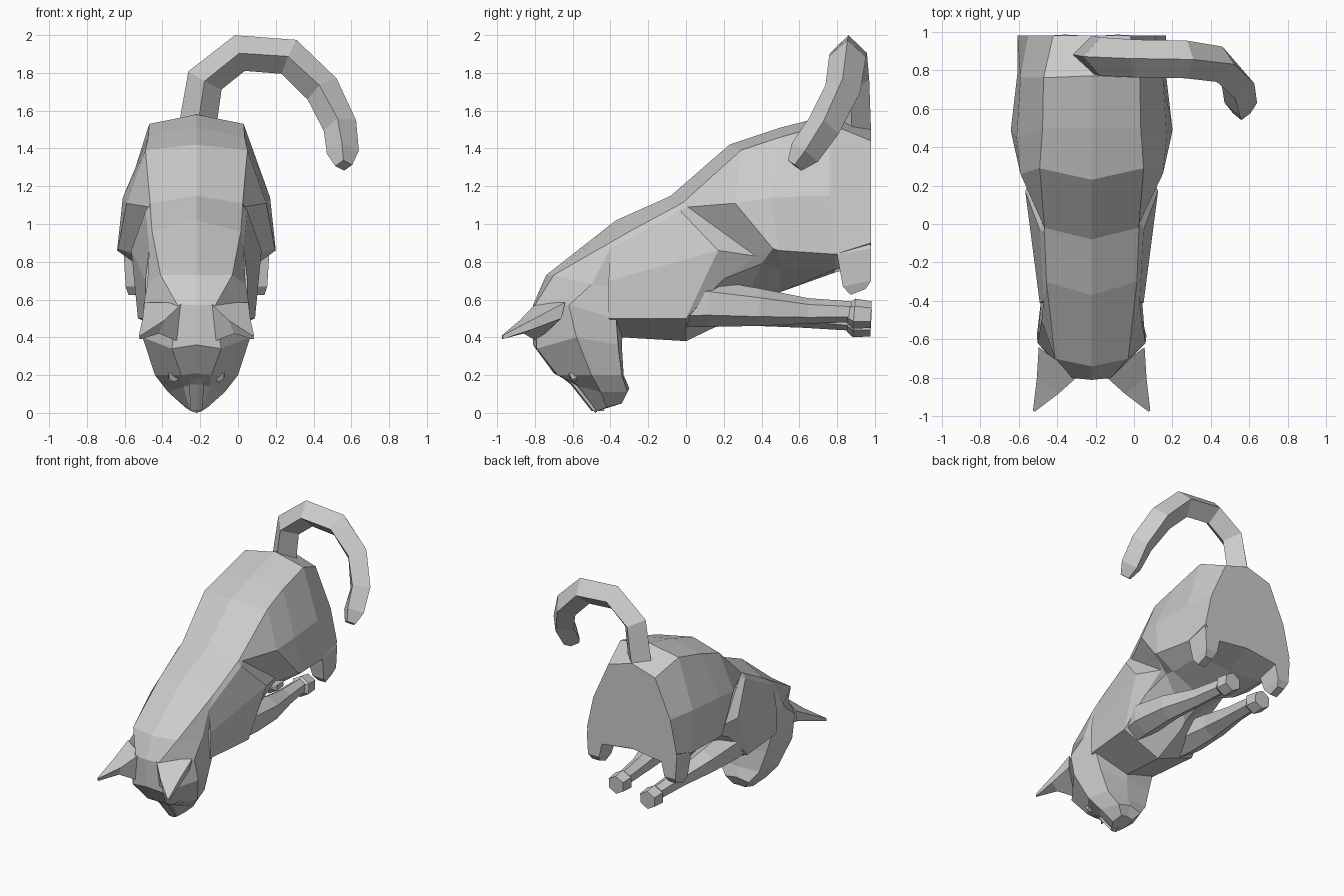
import bpy, bmesh, math
from mathutils import Vector

CX = -0.22  # body symmetry plane


def loft(name, rings):
    """Skin a list of equal closed rings, flat shaded."""
    bm = bmesh.new()
    vs = [[bm.verts.new(p) for p in r] for r in rings]
    n = len(vs[0])
    for a, b in zip(vs, vs[1:]):
        for i in range(n):
            j = (i + 1) % n
            bm.faces.new((a[i], a[j], b[j], b[i]))
    bm.faces.new(vs[0])
    bm.faces.new(vs[-1])
    bmesh.ops.recalc_face_normals(bm, faces=bm.faces)
    me = bpy.data.meshes.new(name)
    bm.to_mesh(me)
    bm.free()
    ob = bpy.data.objects.new(name, me)
    bpy.context.collection.objects.link(ob)
    return ob


def mirrored(half):
    """Close a half section (centre to centre) across the symmetry plane."""
    right = [(CX + x, y, z) for x, y, z in half]
    left = [(CX - x, y, z) for x, y, z in half[-2:0:-1]]
    return right + left


def tube(name, path, radii, sides, ref):
    pts = [Vector(p) for p in path]
    rings = []
    for i, p in enumerate(pts):
        t = (pts[min(i + 1, len(pts) - 1)] - pts[max(i - 1, 0)]).normalized()
        u = (Vector(ref) - t * t.dot(Vector(ref))).normalized()
        w = t.cross(u)
        angles = [2 * math.pi * k / sides for k in range(sides)]
        rings.append([p + radii[i] * (u * math.cos(a) + w * math.sin(a)) for a in angles])
    return loft(name, rings)


# Torso from the cut rump to the shoulders: spine, ridge, flank, widest, lower, belly
torso = [
    [(0, .98, 1.50), (.20, .98, 1.44), (.33, .98, 1.15), (.385, .98, .90), (.30, .98, .80), (0, .98, .84)],
    [(0, .77, 1.58), (.25, .76, 1.53), (.37, .76, 1.15), (.385, .79, .84), (.28, .79, .76), (0, .78, .74)],
    [(0, .50, 1.51), (.255, .50, 1.46), (.39, .45, 1.14), (.42, .49, .86), (.28, .50, .76), (0, .50, .64)],
    [(0, .23, 1.42), (.27, .29, 1.39), (.37, .26, 1.11), (.415, .46, .87), (.26, .40, .79), (0, .30, .55)],
    [(0, -.08, 1.15), (.245, -.02, 1.11), (.25, .01, 1.09), (.28, .37, .83), (.28, .20, .71), (0, .25, .50)],
    [(0, -.10, 1.14), (.245, -.04, 1.10), (.27, -.03, 1.07), (.345, .17, .86), (.31, .00, .50), (0, 0, .38)],
    [(0, -.37, 1.02), (.235, -.30, .96), (.25, -.40, .87), (.27, -.41, .70), (.27, -.41, .50), (0, -.34, .40)],
]
loft("body", [mirrored(r) for r in torso])

# Head pointing down: face centre, face edge, cheek, jaw side, throat
head = [
    [(0, -.37, 1.02), (.235, -.30, .96), (.25, -.40, .87), (.2, -.25, .82), (0, -.25, .82)],
    [(0, -.74, .73), (.19, -.70, .73), (.26, -.50, .68), (.24, -.30, .65), (0, -.30, .65)],
    [(0, -.81, .57), (.10, -.80, .57), (.28, -.62, .57), (.26, -.37, .50), (0, -.33, .48)],
    [(0, -.81, .36), (.13, -.79, .34), (.285, -.58, .40), (.22, -.36, .36), (0, -.34, .36)],
    [(0, -.70, .21), (.08, -.68, .20), (.22, -.50, .20), (.17, -.34, .20), (0, -.33, .20)],
    [(0, -.59, .15), (.07, -.56, .14), (.15, -.45, .11), (.10, -.31, .11), (0, -.30, .13)],
    [(0, -.48, .00), (.03, -.47, .01), (.06, -.42, .03), (.05, -.34, .05), (0, -.34, .06)],
]
loft("head", [mirrored(r) for r in head])

# Tail: four-sided hook
tail_path = [(-.22, .88, 1.48), (-.175, .87, 1.76), (.01, .86, 1.905), (.27, .855, 1.885),
             (.445, .83, 1.715), (.54, .73, 1.52), (.555, .63, 1.38), (.56, .575, 1.31)]
tube("tail", tail_path, [.10, .10, .098, .098, .095, .09, .085, .045], 4, (0, 1, 0))

for s, side in ((1, "right"), (-1, "left")):
    X = lambda x: CX + s * x

    # Front leg folded back under the belly, with its paw; left one hangs lower
    dz = 0 if s > 0 else -.045
    leg = [(X(.17), -.22, .56), (X(.20), .12, .58), (X(.20), .38, .56), (X(.16), .64, .54 + dz / 2),
           (X(.135), .88, .535 + dz)]
    tube("front_leg_" + side, leg, [.10, .125, .10, .068, .055], 6, (0, 0, 1))
    px, pz = X(.135), .53 + dz
    tube("front_paw_" + side, [(px, .86, pz), (px, .89, pz - .005), (px, .98, pz - .01)],
         [.055, .08, .07], 6, (0, 0, 1))

    # Hind leg stub, cut flat at the back
    rows = [(1.05, .20, .33, .82, .95), (.84, .24, .385, .80, .98), (.67, .28, .375, .83, .98),
            (.625, .30, .36, .87, .95)]
    loft("hind_leg_" + side, [[(X(a), f, z), (X(b), f, z), (X(b), r, z + .03), (X(a), r, z + .03)]
                              for z, a, b, f, r in rows])

    # Ear: pointed shell sweeping forward to its tip
    base = [(.07, -.79, .585), (.275, -.64, .585), (.265, -.66, .50), (.10, -.79, .38)]
    mid = [(.17, -.88, .49), (.285, -.80, .50), (.285, -.82, .44), (.20, -.86, .42)]
    tip = [(.295, -.975, .41), (.305, -.97, .41), (.305, -.97, .39), (.295, -.975, .39)]
    loft("ear_" + side, [[(X(x), y, z) for x, y, z in r] for r in (base, mid, tip)])

    # Small inset eye
    tube("eye_" + side, [(X(.11), -.56, .22), (X(.12), -.615, .19)], [.05, .03], 6, (0, 0, 1))

# Nose ridge
loft("nose", [mirrored([(0, y - .01, z), (w, y, z), (0, y + .06, z)])
              for y, z, w in ((-.70, .23, .04), (-.60, .15, .04), (-.49, .01, .03))])
